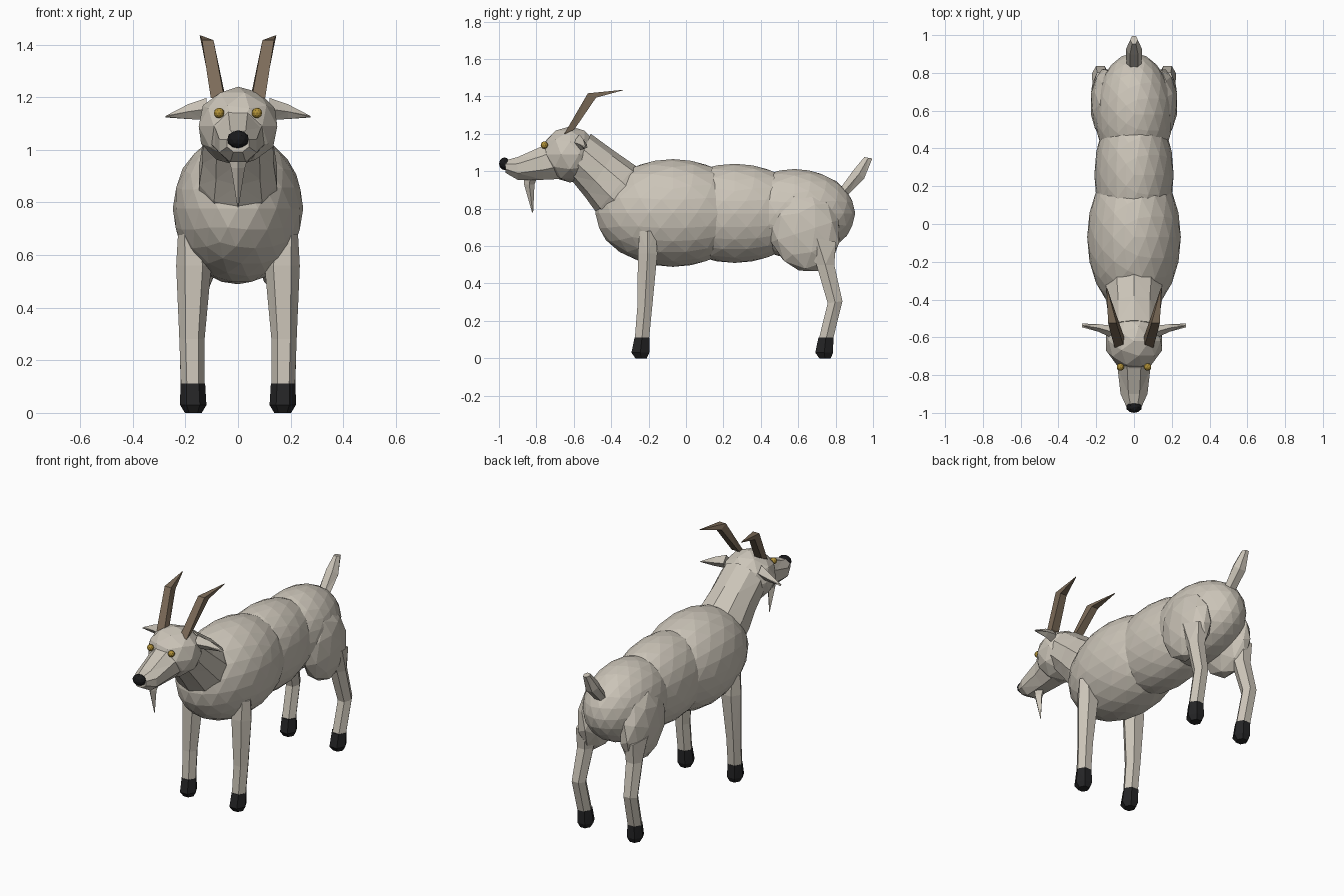
import bpy, bmesh, math
from mathutils import Vector, Matrix


def material(name, rgb):
    m = bpy.data.materials.new(name)
    m.diffuse_color = (*rgb, 1)
    return m


COAT = material("pale_coat", (0.60, 0.555, 0.48))
HORN = material("brown_horn", (0.205, 0.15, 0.10))
HOOF = material("dark_hoof", (0.018, 0.018, 0.019))
NOSE = material("black_nose", (0.010, 0.010, 0.011))
EYE = material("gold_eye", (0.45, 0.29, 0.04))


def finish(name, bm, mat):
    bmesh.ops.recalc_face_normals(bm, faces=bm.faces)
    me = bpy.data.meshes.new(name)
    bm.to_mesh(me)
    bm.free()
    me.materials.append(mat)
    ob = bpy.data.objects.new(name, me)
    bpy.context.collection.objects.link(ob)
    return ob


def blob(name, centre, radii, mat, sub=3, tilt=0):
    """Faceted ellipsoid, tilted about x."""
    bm = bmesh.new()
    mtx = (Matrix.Translation(centre) @ Matrix.Rotation(math.radians(tilt), 4, 'X')
           @ Matrix.Diagonal((*radii, 1)))
    bmesh.ops.create_icosphere(bm, subdivisions=sub, radius=1, matrix=mtx)
    return finish(name, bm, mat)


def loft(name, rings, mat, sides=6, u=(1, 0, 0), turn=0.0):
    """Skin over rings (x, y, z, radius_u, radius_v, tilt of v in the yz plane)."""
    bm = bmesh.new()
    u = Vector(u)
    loops = []
    for x, y, z, ru, rv, tilt in rings:
        t = math.radians(tilt)
        v = Vector((0, math.cos(t), math.sin(t)))
        loop = []
        for i in range(sides):
            a = math.tau * (i + turn) / sides
            loop.append(bm.verts.new(Vector((x, y, z)) + u * ru * math.cos(a) + v * rv * math.sin(a)))
        loops.append(loop)
    for a, b in zip(loops, loops[1:]):
        for i in range(sides):
            j = (i + 1) % sides
            bm.faces.new((a[i], a[j], b[j], b[i]))
    bm.faces.new(loops[0])
    bm.faces.new(loops[-1])
    bmesh.ops.triangulate(bm, faces=[f for f in bm.faces if len(f.verts) == 4])
    return finish(name, bm, mat)


# Torso
blob("chest", (0, -0.07, 0.777), (0.248, 0.415, 0.288), COAT)
blob("belly", (0, 0.26, 0.775), (0.21, 0.40, 0.265), COAT)
blob("rump", (0, 0.58, 0.775), (0.205, 0.325, 0.237), COAT)

# Neck and head
loft("neck", [(0, -0.29, 0.83, 0.155, 0.155, 50),
              (0, -0.375, 0.905, 0.155, 0.163, 50),
              (0, -0.46, 0.985, 0.142, 0.145, 56),
              (0, -0.56, 1.075, 0.140, 0.135, 68)], COAT, 10, turn=0.5)
blob("head", (0, -0.62, 1.09), (0.157, 0.155, 0.15), COAT, 2)
loft("muzzle", [(0, -0.64, 1.085, 0.125, 0.135, 90),
                (0, -0.765, 1.045, 0.094, 0.098, 90),
                (0, -0.90, 1.015, 0.077, 0.066, 90),
                (0, -0.965, 1.025, 0.045, 0.036, 90)], COAT, 8, turn=0.5)
blob("nose", (0, -0.97, 1.04), (0.042, 0.03, 0.034), NOSE, 2)
loft("beard", [(0, -0.83, 0.975, 0.04, 0.038, 0),
               (0, -0.838, 0.93, 0.026, 0.028, 0),
               (0, -0.82, 0.78, 0.002, 0.003, 0)], COAT, 4)

# Tail
loft("tail", [(0, 0.84, 0.885, 0.04, 0.03, -40),
              (0, 0.925, 0.985, 0.043, 0.042, -40),
              (0, 0.975, 1.072, 0.02, 0.025, -10)], COAT, 6)

for side, s in (("left", 1), ("right", -1)):
    # Face parts
    blob(side + "_eye", (s * 0.072, -0.757, 1.14), (0.02, 0.02, 0.02), EYE, 2)
    loft(side + "_ear", [(s * 0.12, -0.57, 1.155, 0.032, 0.042, 90),
                         (s * 0.19, -0.55, 1.145, 0.02, 0.028, 90),
                         (s * 0.275, -0.537, 1.126, 0.010, 0.003, 90)],
         COAT, 4, u=(0, 1, 0))
    loft(side + "_horn", [(s * 0.078, -0.625, 1.21, 0.036, 0.043, 25),
                          (s * 0.115, -0.503, 1.405, 0.031, 0.035, -28),
                          (s * 0.144, -0.338, 1.434, 0.002, 0.002, -70)],
         HORN, 4, turn=0.5)

    # Front leg
    loft(side + "_front_leg", [(s * 0.178, -0.205, 0.68, 0.05, 0.05, 0),
                               (s * 0.168, -0.205, 0.56, 0.067, 0.06, 0),
                               (s * 0.175, -0.22, 0.28, 0.048, 0.046, 0),
                               (s * 0.172, -0.235, 0.11, 0.045, 0.044, 0)], COAT, 6)

    # Hind leg with haunch
    blob(side + "_haunch", (s * 0.145, 0.635, 0.68), (0.087, 0.19, 0.225), COAT, 2, 18)
    loft(side + "_hind_leg", [(s * 0.165, 0.70, 0.64, 0.062, 0.12, -10),
                              (s * 0.168, 0.745, 0.50, 0.052, 0.055, 0),
                              (s * 0.178, 0.797, 0.30, 0.045, 0.046, 8),
                              (s * 0.173, 0.75, 0.11, 0.045, 0.044, 0)], COAT, 6)

    # Hooves
    for end, y in (("front", -0.235), ("hind", 0.748)):
        loft(f"{side}_{end}_hoof", [(s * 0.172, y, 0.112, 0.047, 0.046, 0),
                                    (s * 0.170, y - 0.009, 0.03, 0.050, 0.055, 0),
                                    (s * 0.170, y - 0.005, 0.0, 0.032, 0.035, 0)], HOOF, 6)
